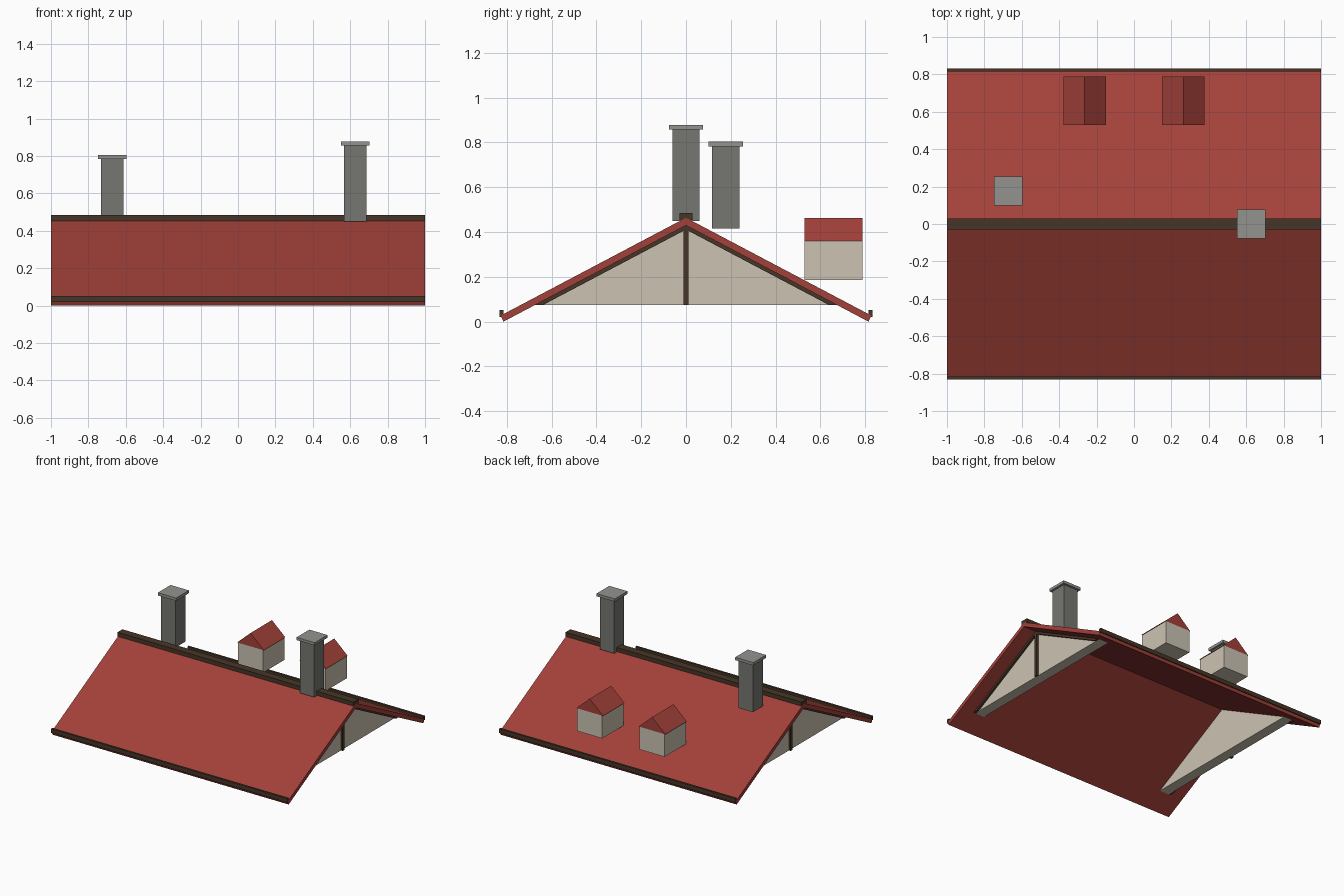
import bpy
import bmesh

cube = bpy.data.objects.get("Cube")
if cube:
    bpy.data.objects.remove(cube, do_unlink=True)


def material(name, rgb):
    m = bpy.data.materials.new(name)
    m.use_nodes = True
    color = (*rgb, 1.0)
    m.diffuse_color = color
    bsdf = m.node_tree.nodes["Principled BSDF"]
    bsdf.inputs["Base Color"].default_value = color
    bsdf.inputs["Roughness"].default_value = 0.9
    return m


RED = material("roof red", (0.37, 0.052, 0.042))
BROWN = material("dark timber", (0.061, 0.036, 0.02))
CREAM = material("cream plaster", (0.6, 0.545, 0.45))
GREY = material("chimney stone", (0.18, 0.182, 0.165))
CAP = material("cap stone", (0.29, 0.29, 0.275))


def prism(name, profile, axis, start, end, mat):
    """Extrude a flat profile: (y, z) along x, or (x, z) along y."""
    bm = bmesh.new()
    rings = []
    for t in (start, end):
        rings.append([bm.verts.new((t, a, z) if axis == "x" else (a, t, z))
                      for a, z in profile])
    first, last = rings
    n = len(profile)
    bm.faces.new(first)
    bm.faces.new(last[::-1])
    for i in range(n):
        j = (i + 1) % n
        bm.faces.new((first[j], first[i], last[i], last[j]))
    bmesh.ops.recalc_face_normals(bm, faces=bm.faces)
    mesh = bpy.data.meshes.new(name)
    bm.to_mesh(mesh)
    bm.free()
    mesh.materials.append(mat)
    obj = bpy.data.objects.new(name, mesh)
    bpy.context.collection.objects.link(obj)
    return obj


def box(name, x0, x1, y0, y1, z0, z1, mat):
    return prism(name, [(y0, z0), (y1, z0), (y1, z1), (y0, z1)], "x", x0, x1, mat)


# Main dimensions
UNDER, TOP = 0.43, 0.464          # ridge heights of the slab faces
BASE, GABLE_Y = 0.075, 0.673      # foot of the gable walls
IN_X, OUT_X = 0.80, 0.88          # gable wall inner and outer faces

# Roof slabs, eave boards
for side, s in (("front", -1), ("back", 1)):
    slab = [(0, UNDER), (0.815 * s, 0), (0.828 * s, 0.027), (0, TOP)]
    prism(side + "_roof_slab", slab, "x", -1, 1, RED)
    y0, y1 = sorted((0.815 * s, 0.832 * s))
    box(side + "_eave_board", -1, 1, y0, y1, 0.02, 0.052, BROWN)

# Ridge beam
box("ridge_beam", -1, 1, -0.03, 0.03, 0.453, 0.484, BROWN)

# Gable walls with posts and rafters on their outer faces
for side, s in (("left", 1), ("right", -1)):
    wall = [(-GABLE_Y, BASE), (GABLE_Y, BASE), (0, UNDER)]
    prism(side + "_gable_wall", wall, "x", IN_X * s, OUT_X * s, CREAM)
    x0, x1 = sorted(((OUT_X - 0.01) * s, (OUT_X + 0.015) * s))
    box(side + "_gable_post", x0, x1, -0.012, 0.012, BASE, 0.42, BROWN)
    for end, e in (("front", -1), ("back", 1)):
        rafter = [(0, UNDER), (GABLE_Y * e, BASE), (0.637 * e, BASE), (0, 0.411)]
        prism(f"{side}_{end}_rafter", rafter, "x", x0, x1, BROWN)

# Chimneys
for side, cx, cy, z0, z1, z2 in (("left", 0.627, 0, 0.45, 0.857, 0.878),
                                 ("right", -0.672, 0.177, 0.415, 0.783, 0.805)):
    for part, r, low, high, mat in (("shaft", 0.061, z0, z1, GREY),
                                    ("cap", 0.077, z1, z2, CAP)):
        box(f"{side}_chimney_{part}", cx - r, cx + r, cy - r, cy + r, low, high, mat)

# Dormers
for side, cx in (("left", 0.264), ("right", -0.264)):
    box(side + "_dormer_walls", cx - 0.106, cx + 0.106, 0.528, 0.788, 0.186, 0.36, CREAM)
    gable = [(cx - 0.113, 0.36), (cx + 0.113, 0.36), (cx, 0.462)]
    prism(side + "_dormer_roof", gable, "y", 0.528, 0.788, RED)
